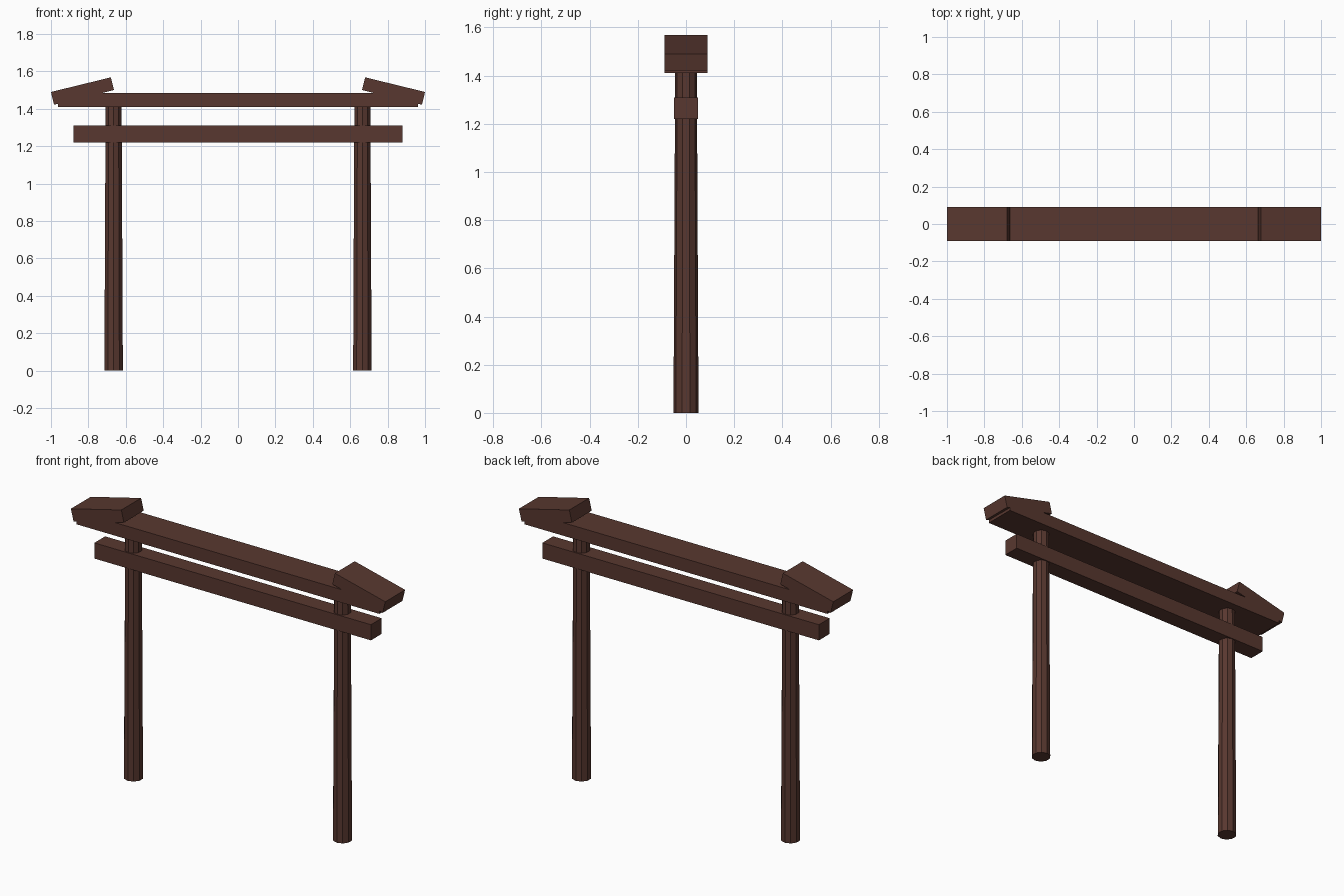
import bpy, math

if "Cube" in bpy.data.objects:
    bpy.data.objects.remove(bpy.data.objects["Cube"])

# single dark brown wood colour
wood = bpy.data.materials.new("dark brown wood")
wood.diffuse_color = (0.098, 0.039, 0.029, 1.0)
wood.use_nodes = True
wood.node_tree.nodes["Principled BSDF"].inputs["Base Color"].default_value = wood.diffuse_color


def finish(name):
    ob = bpy.context.object
    ob.name = name
    ob.data.materials.append(wood)
    return ob


def beam(name, size, loc, tilt=0.0):
    bpy.ops.mesh.primitive_cube_add(size=1, location=loc)
    ob = finish(name)
    ob.scale = size
    bpy.ops.object.transform_apply(location=False, rotation=False, scale=True)
    ob.rotation_euler = (0, tilt, 0)
    return ob


# horizontal beams
beam("lower_tie_beam", (1.76, 0.098, 0.09), (0, 0, 1.265))
beam("top_beam", (1.926, 0.18, 0.075), (0, 0, 1.4475))

for side, s in (("left", -1), ("right", 1)):
    # tapered ten-sided post
    bpy.ops.mesh.primitive_cone_add(vertices=10, radius1=0.052, radius2=0.045,
                                    depth=1.42, location=(s * 0.665, 0, 0.71))
    finish(side + "_post")
    # tilted cap on the beam end, sloping down outwards
    beam(side + "_end_cap", (0.33, 0.18, 0.07), (s * 0.8315, 0, 1.495), s * 0.24)
